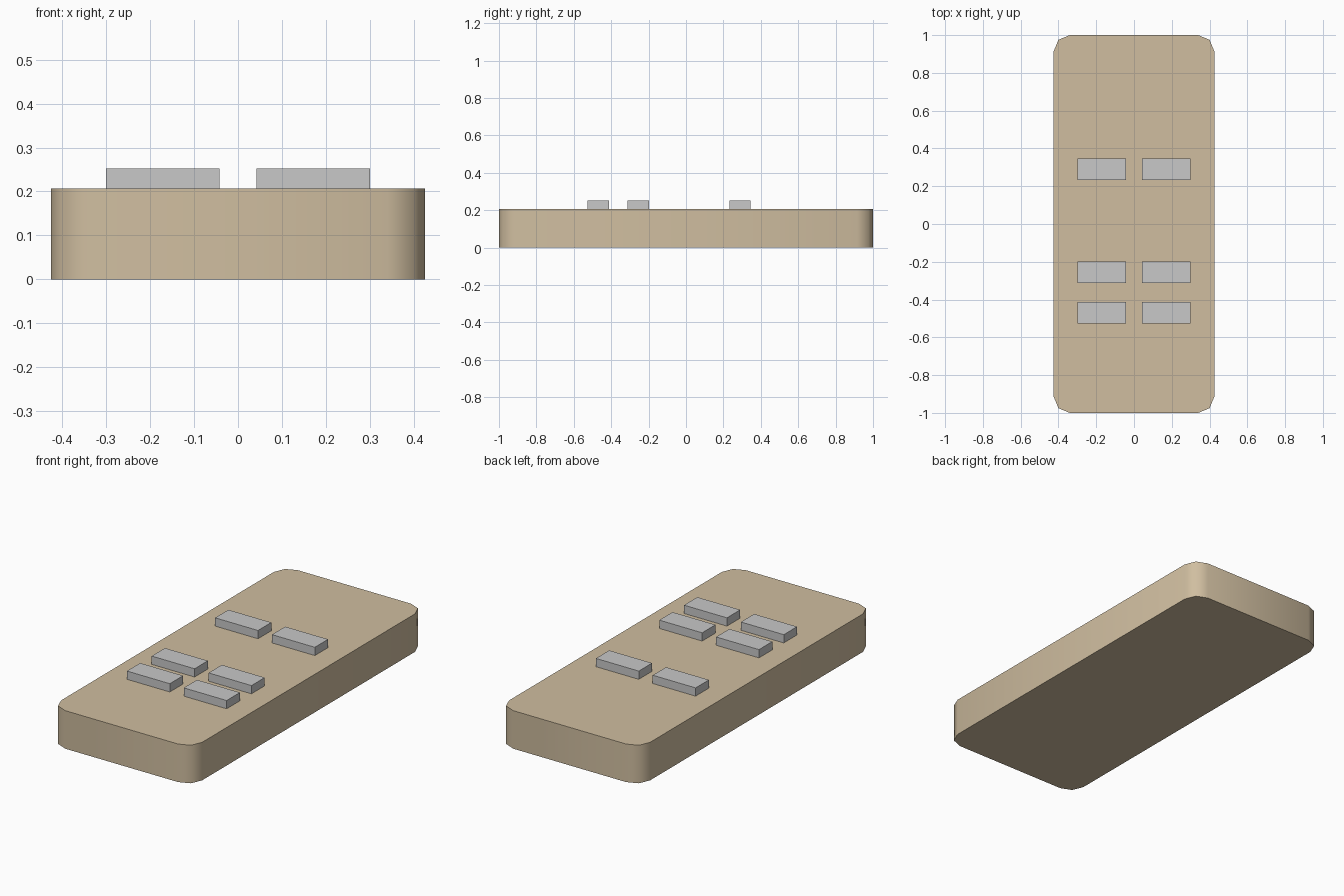
import bpy, bmesh, math

if "Cube" in bpy.data.objects:
    bpy.data.objects.remove(bpy.data.objects["Cube"])

W, L, H, R = 0.425, 1.0, 0.207, 0.085   # half width, half length, slab height, corner radius
PLATE_TOP = 0.252


def material(name, rgb):
    m = bpy.data.materials.new(name)
    m.diffuse_color = (*rgb, 1)
    m.use_nodes = True
    m.node_tree.nodes["Principled BSDF"].inputs["Base Color"].default_value = m.diffuse_color
    return m


tan = material("warm tan", (0.631, 0.515, 0.352))
grey = material("light grey", (0.578, 0.578, 0.578))


def prism(name, outline, z0, z1, mat):
    """Extrude a counter-clockwise xy outline from z0 to z1."""
    bm = bmesh.new()
    low = [bm.verts.new((x, y, z0)) for x, y in outline]
    high = [bm.verts.new((x, y, z1)) for x, y in outline]
    bm.faces.new(low[::-1])
    bm.faces.new(high)
    n = len(outline)
    for i in range(n):
        j = (i + 1) % n
        bm.faces.new((low[i], low[j], high[j], high[i]))
    mesh = bpy.data.meshes.new(name)
    bm.to_mesh(mesh)
    bm.free()
    mesh.materials.append(mat)
    ob = bpy.data.objects.new(name, mesh)
    bpy.context.collection.objects.link(ob)
    return ob


# Slab with two-segment rounded corners
outline = []
for k, (sx, sy) in enumerate([(1, 1), (-1, 1), (-1, -1), (1, -1)]):
    for s in range(3):
        a = math.radians(90 * k + 45 * s)
        outline.append((sx * (W - R) + R * math.cos(a), sy * (L - R) + R * math.sin(a)))
slab = prism("slab", outline, 0, H, tan)
bpy.context.view_layer.objects.active = slab
slab.select_set(True)
bpy.ops.object.shade_smooth_by_angle(angle=math.radians(60))

# Raised plates: three rows of two
for row, yc in (("back", 0.289), ("middle", -0.256), ("front", -0.469)):
    for side, xc in (("left", -0.171), ("right", 0.171)):
        hx, hy = 0.129, 0.057
        prism(f"{row}_{side}_plate",
              [(xc - hx, yc - hy), (xc + hx, yc - hy), (xc + hx, yc + hy), (xc - hx, yc + hy)],
              H, PLATE_TOP, grey)
